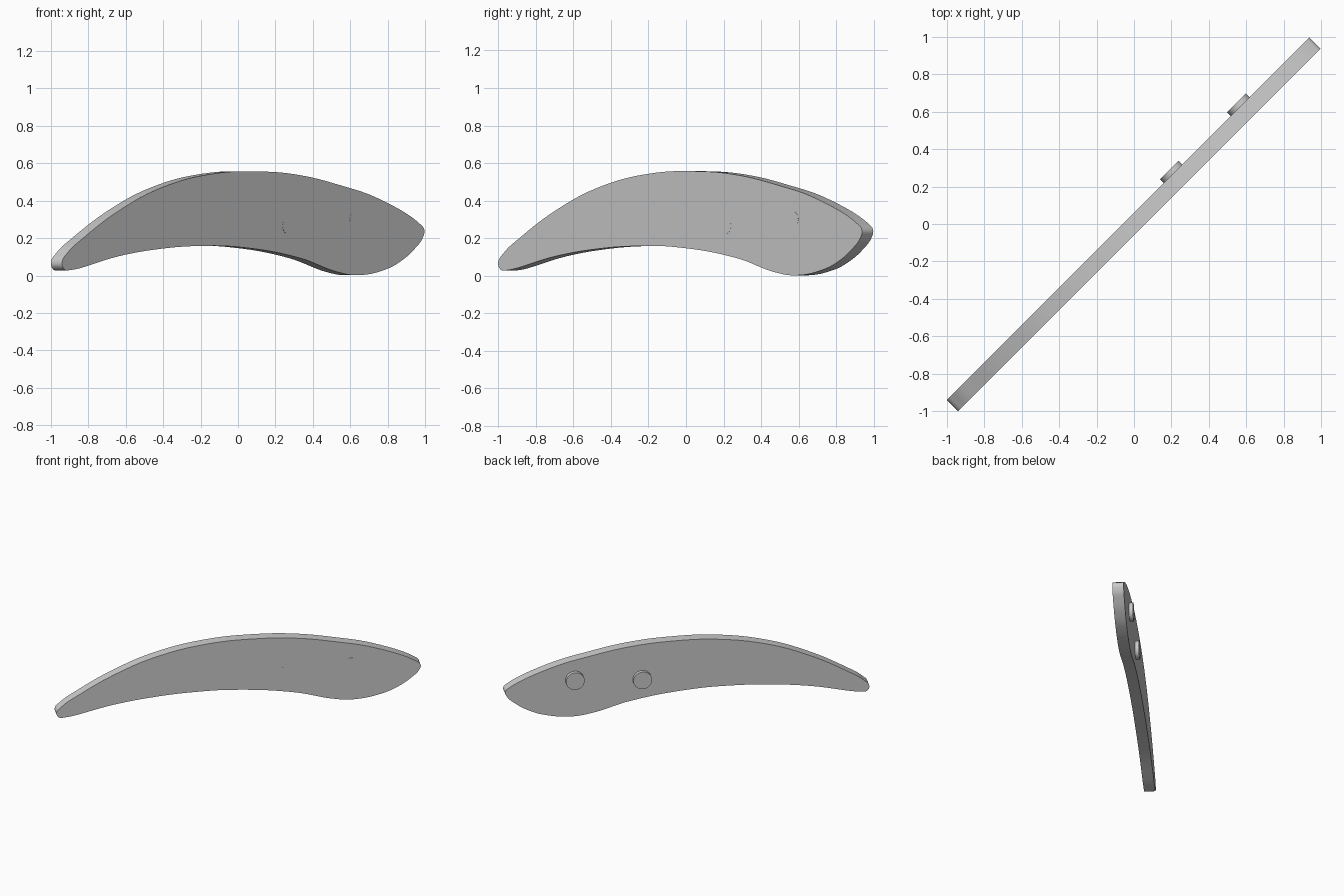
import bpy
from math import radians
from mathutils import Matrix

cube = bpy.data.objects.get("Cube")
if cube:
    bpy.data.objects.remove(cube, do_unlink=True)

HALF = 0.042                          # half the plate thickness
TURN = Matrix.Rotation(radians(45), 4, 'Z')
UPRIGHT = Matrix.Rotation(radians(90), 4, 'X')

grey = bpy.data.materials.new("plain grey")
grey.use_nodes = True
colour = (0.6, 0.6, 0.6, 1)
grey.diffuse_color = colour
grey.node_tree.nodes["Principled BSDF"].inputs["Base Color"].default_value = colour


def finish(obj):
    """Smooth the rounded walls and keep the rims sharp."""
    bpy.ops.object.select_all(action='DESELECT')
    obj.select_set(True)
    bpy.context.view_layer.objects.active = obj
    if obj.type == 'CURVE':
        bpy.ops.object.convert(target='MESH')
        obj = bpy.context.view_layer.objects.active
    obj.data.materials.clear()
    obj.data.materials.append(grey)
    bpy.ops.object.shade_smooth_by_angle(angle=radians(30))


# Curved plate outline, clockwise from the narrow tip
outline = [
    (-1.372, .07), (-1.33, .122), (-1.213, .2), (-.911, .361), (-.608, .473),
    (-.23, .544), (.136, .556), (.423, .537), (.725, .484), (1.028, .409),
    (1.335, .275), (1.367, .243), (1.358, .207), (1.293, .142), (1.18, .072),
    (1.065, .03), (.865, .002), (.725, .016), (.423, .094), (-.03, .152),
    (-.334, .158), (-.636, .142), (-.939, .104), (-1.31, .029), (-1.355, .033),
]
curve = bpy.data.curves.new("curved_plate", 'CURVE')
curve.dimensions = '2D'
curve.fill_mode = 'BOTH'
curve.extrude = HALF
curve.resolution_u = 8
spline = curve.splines.new('BEZIER')
spline.bezier_points.add(len(outline) - 1)
spline.use_cyclic_u = True
for point, (u, z) in zip(spline.bezier_points, outline):
    point.co = (u, z, 0)
    point.handle_left_type = point.handle_right_type = 'AUTO'
plate = bpy.data.objects.new("curved_plate", curve)
bpy.context.collection.objects.link(plate)
plate.matrix_world = TURN @ UPRIGHT
bpy.context.view_layer.update()
finish(plate)


def disc(name, u, z, radius, start, end):
    """Round part whose axis runs through the plate, from start to end."""
    bpy.ops.mesh.primitive_cylinder_add(vertices=48, radius=radius, depth=end - start)
    obj = bpy.context.object
    obj.name = name
    obj.matrix_world = TURN @ Matrix.Translation((u, (start + end) / 2, z)) @ UPRIGHT
    finish(obj)


# Two pegs: a wide head on the back and a thin pin flush with the front
for label, u, z in (("inner", .338, .265), ("outer", .845, .3)):
    disc(label + "_peg_head", u, z, .07, HALF - .01, HALF + .029)
    disc(label + "_peg_pin", u, z, .043, -HALF - .0005, HALF)
